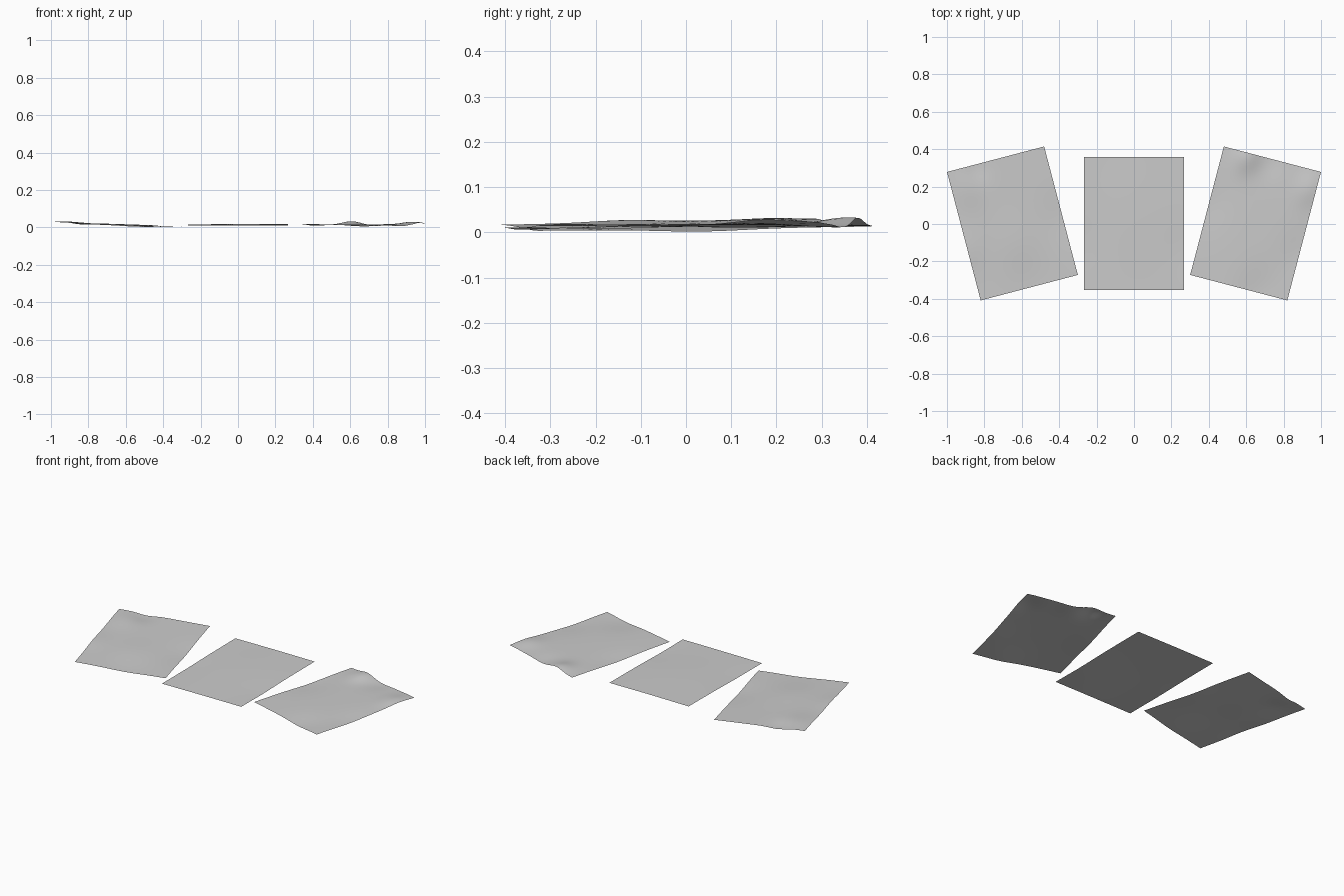
import bpy, bmesh, math
from mathutils import Matrix

if "Cube" in bpy.data.objects:
    bpy.data.objects.remove(bpy.data.objects["Cube"])

W, H = 0.537, 0.71   # sheet size


def sheet(name, x, angle, corners, ripples):
    """Paper sheet: corner heights (FL, FR, BL, BR) blended, plus soft creases (u, v, radius, height)."""
    bm = bmesh.new()
    bmesh.ops.create_grid(bm, x_segments=30, y_segments=40, size=0.5)
    fl, fr, bl, br = corners
    for vert in bm.verts:
        u, v = vert.co.x + 0.5, vert.co.y + 0.5
        z = (fl * (1 - u) + fr * u) * (1 - v) + (bl * (1 - u) + br * u) * v
        for cu, cv, r, h in ripples:
            z += h * math.exp(-((u - cu) ** 2 + (v - cv) ** 2) / (r * r))
        vert.co = (vert.co.x * W, vert.co.y * H, max(z, 0.0))
    for face in bm.faces:
        face.smooth = True
    mesh = bpy.data.meshes.new(name)
    bm.to_mesh(mesh)
    bm.free()
    obj = bpy.data.objects.new(name, mesh)
    obj.matrix_world = Matrix.Translation((x, 0.003, 0)) @ Matrix.Rotation(math.radians(angle), 4, 'Z')
    bpy.context.collection.objects.link(obj)
    return obj


# Three fanned sheets of paper
sheet("left_sheet", -0.65, 14.7, (0.017, 0.004, 0.030, 0.013),
      [(0.3, 0.98, 0.12, -0.009), (0.15, 0.85, 0.15, 0.006), (0.0, 0.4, 0.15, 0.005),
       (0.55, 0.0, 0.25, -0.006), (1.0, 0.45, 0.2, -0.006), (0.45, 0.35, 0.2, 0.003)])
sheet("middle_sheet", 0.0, 0.0, (0.010, 0.012, 0.016, 0.017),
      [(0.5, 0.6, 0.4, 0.004), (1.0, 0.3, 0.2, -0.003), (0.0, 0.35, 0.2, -0.002)])
sheet("right_sheet", 0.65, -14.7, (0.019, 0.012, 0.014, 0.020),
      [(0.25, 0.97, 0.12, 0.018), (0.5, 0.98, 0.13, -0.006), (0.92, 0.85, 0.13, 0.012),
       (0.0, 0.55, 0.2, -0.006), (0.7, 0.0, 0.2, -0.008), (1.0, 0.35, 0.2, -0.007)])
